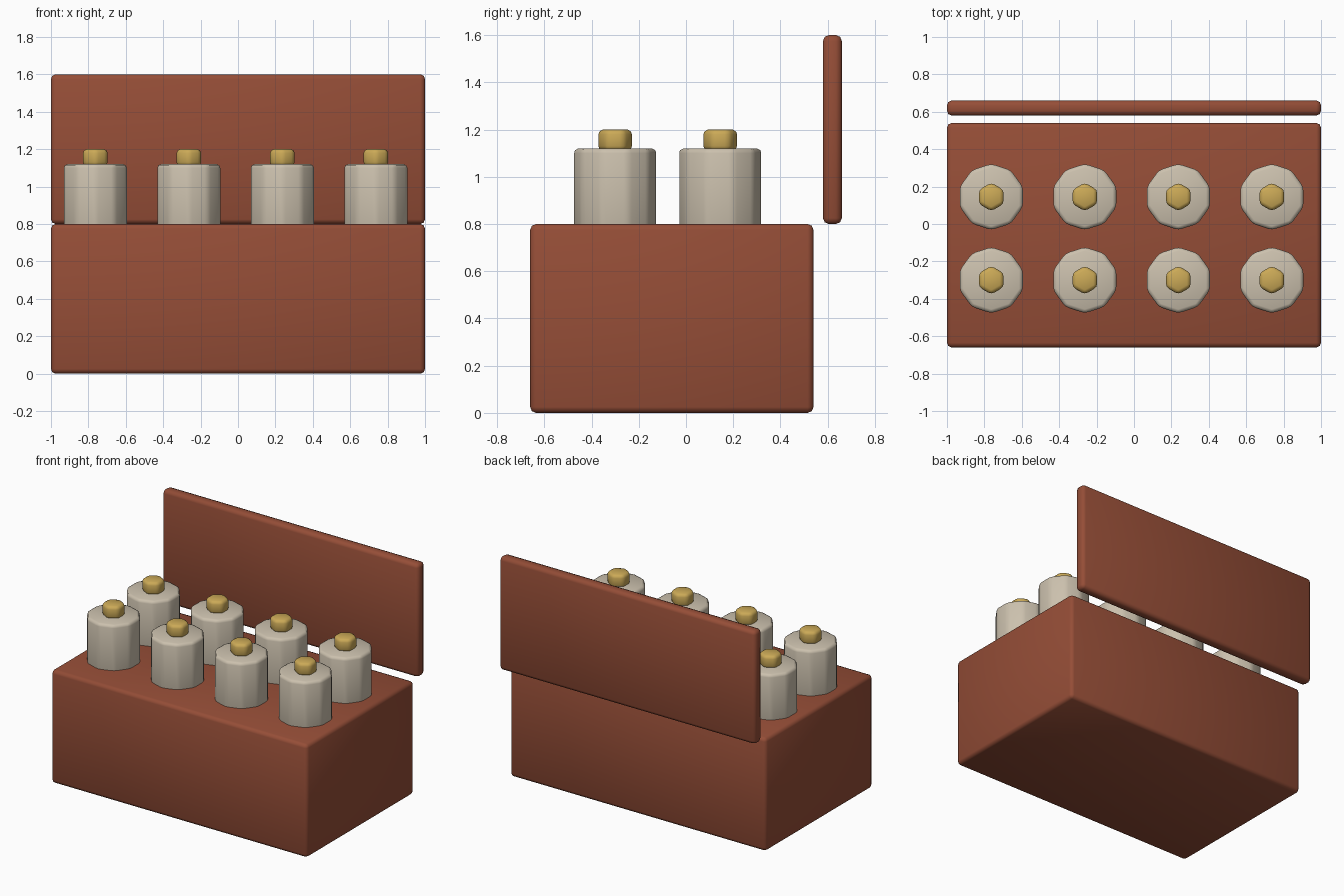
import bpy, math

if "Cube" in bpy.data.objects:
    bpy.data.objects.remove(bpy.data.objects["Cube"])


def material(name, rgb):
    m = bpy.data.materials.new(name)
    m.diffuse_color = (*rgb, 1.0)
    m.use_nodes = True
    m.node_tree.nodes["Principled BSDF"].inputs["Base Color"].default_value = m.diffuse_color
    return m


BROWN = material("red brown wood", (0.30, 0.075, 0.038))
GREY = material("warm grey glass", (0.60, 0.53, 0.42))
GOLD = material("dull gold", (0.60, 0.40, 0.095))


def finish(name, mat, bevel):
    """Name, colour, round the edges and shade the active object."""
    ob = bpy.context.object
    ob.name = name
    ob.data.materials.append(mat)
    bpy.ops.object.transform_apply(location=False, rotation=False, scale=True)
    mod = ob.modifiers.new("rounded edges", 'BEVEL')
    mod.width = bevel
    mod.segments = 2
    mod.limit_method = 'ANGLE'
    mod.angle_limit = math.radians(30)
    bpy.ops.object.modifier_apply(modifier=mod.name)
    bpy.ops.object.shade_smooth_by_angle(angle=math.radians(50))
    return ob


def box(name, lo, hi, mat, bevel):
    bpy.ops.mesh.primitive_cube_add(size=1, location=[(a + b) / 2 for a, b in zip(lo, hi)])
    bpy.context.object.scale = [b - a for a, b in zip(lo, hi)]
    return finish(name, mat, bevel)


def prism(name, x, y, z0, z1, radius, sides, mat, bevel):
    bpy.ops.mesh.primitive_cylinder_add(vertices=sides, radius=radius, depth=z1 - z0,
                                        location=(x, y, (z0 + z1) / 2))
    return finish(name, mat, bevel)


# Crate body and the upright lid behind it
box("crate", (-1, -0.66, 0), (1, 0.54, 0.8), BROWN, 0.025)
box("lid", (-1, 0.58, 0.8), (1, 0.66, 1.6), BROWN, 0.025)

# Two rows of four bottles with hexagonal caps
for row, y in enumerate((-0.30, 0.145)):
    for col in range(4):
        x = -0.763 + 0.5 * col
        tag = f"{row + 1}_{col + 1}"
        prism("bottle_" + tag, x, y, 0.72, 1.12, 0.177, 10, GREY, 0.02)
        prism("cap_" + tag, x, y, 1.11, 1.20, 0.076, 6, GOLD, 0.02)
